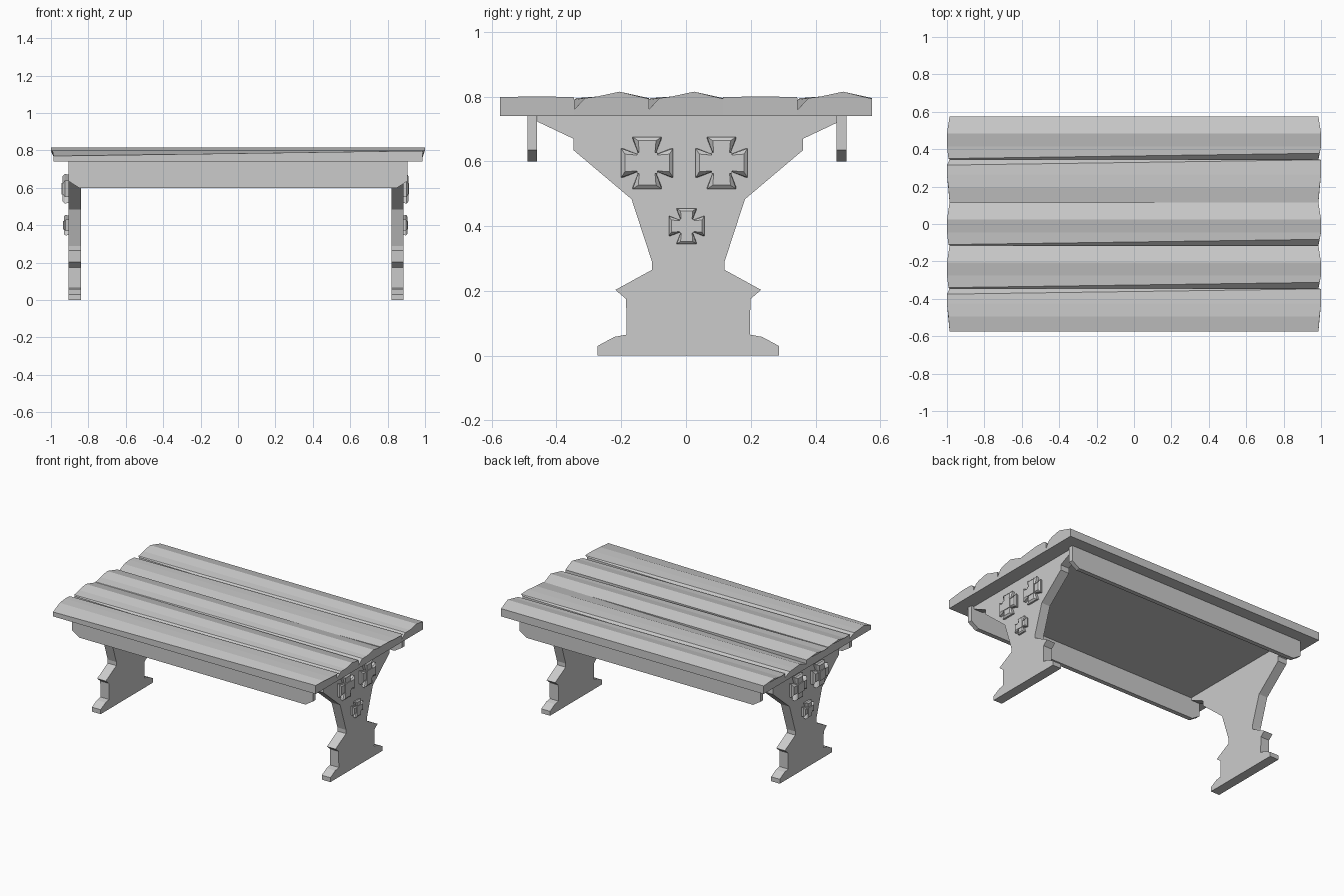
import bpy, bmesh

if "Cube" in bpy.data.objects:
    bpy.data.objects.remove(bpy.data.objects["Cube"])

def loft(name, rings, obj_bm=None):
    """Skin matching closed rings of 3D points and cap both ends."""
    bm = obj_bm or bmesh.new()
    vs = [[bm.verts.new(p) for p in r] for r in rings]
    n = len(rings[0])
    faces = [bm.faces.new(vs[0]), bm.faces.new(vs[-1][::-1])]
    for a, b in zip(vs, vs[1:]):
        for i in range(n):
            j = (i + 1) % n
            faces.append(bm.faces.new((a[i], b[i], b[j], a[j])))
    bmesh.ops.recalc_face_normals(bm, faces=faces)
    if obj_bm is None:
        finish(name, bm)

def finish(name, bm):
    me = bpy.data.meshes.new(name)
    bm.to_mesh(me)
    bm.free()
    ob = bpy.data.objects.new(name, me)
    bpy.context.collection.objects.link(ob)

# Tabletop planks: uneven hewn profiles that twist from one end to the other
# Profile points are (offset across plank, height)
flat_l = [(0, .74), (0, .77), (.08, .80), (.15, .80), (.20, .797), (.23, .765), (.23, .74)]
flat_r = [(0, .74), (0, .798), (.08, .80), (.15, .80), (.228, .798), (.23, .79), (.23, .74)]
peak_l = [(0, .74), (0, .79), (.005, .795), (.07, .80), (.14, .815), (.23, .795), (.23, .74)]
peak_r = [(0, .74), (0, .76), (.033, .795), (.07, .80), (.14, .815), (.23, .793), (.23, .74)]
bulge = [0, 0, .006, .014, .014, 0, 0]
for i, kind in enumerate("FPPFP"):
    y0 = -.575 + .23 * i
    left, right = (flat_l, flat_r) if kind == "F" else (peak_l, peak_r)
    loft(f"plank_{i + 1}", [
        [(-.986 - b, y0 + y, z) for (y, z), b in zip(left, bulge)],
        [(.986 + b, y0 + y, z) for (y, z), b in zip(right, bulge)]])

# Long side aprons with clipped lower corners
apron = [(-.905, .74), (-.905, .635), (-.85, .60), (.85, .60), (.905, .635), (.905, .74)]
for name, y in (("front_apron", -.475), ("back_apron", .48)):
    loft(name, [[(x, y + d, z) for x, z in apron] for d in (-.015, .015)])

# Carved trestle legs from a mirrored half outline
half = [(.28, 0), (.28, .03), (.228, .058), (.19, .065), (.192, .175), (.225, .203),
        (.112, .265), (.112, .29), (.175, .483), (.355, .635), (.355, .67),
        (.465, .722), (.465, .742)]
outline = half + [(-y, z) for y, z in reversed(half)]
for name, a, b in (("left_leg", -.905, -.84), ("right_leg", .82, .885)):
    loft(name, [[(x, y + .007, z) for y, z in outline] for x in (a, b)])

# Raised flared crosses on the outer leg faces
def cross(name, x, out, cy, cz, s, h):
    bm = bmesh.new()
    c = .4 * s
    def place(pts, d):
        return [(x + out * d, cy + u, cz + v) for u, v in pts]
    square = [(-c, -c), (c, -c), (c, c), (-c, c)]
    loft("", [place(square, -.005), place(square, h)], bm)
    for ca, sa in ((1, 0), (0, 1), (-1, 0), (0, -1)):
        def turn(pts):
            return [(u * ca - v * sa, u * sa + v * ca) for u, v in pts]
        neck, tip = .32 * s, .56 * s
        base = turn([(c * .8, -neck), (s * .92, -tip), (s * .92, tip), (c * .8, neck)])
        rim = turn([(c * .8, -neck), (s, -tip), (s, tip), (c * .8, neck)])
        top = turn([(c * .8, -.3 * s), (s * .86, -.34 * s), (s * .86, .34 * s), (c * .8, .3 * s)])
        loft("", [place(base, -.005), place(rim, h * .55), place(top, h * .85)], bm)
    finish(name, bm)

for side, x, out, grow in (("left", -.905, -1, .038), ("right", .885, 1, .03)):
    cross(f"{side}_large_cross_front", x, out, -.12, .595, .08, grow)
    cross(f"{side}_large_cross_back", x, out, .11, .595, .08, grow)
    cross(f"{side}_small_cross", x, out, .002, .4, .055, grow * .8)
